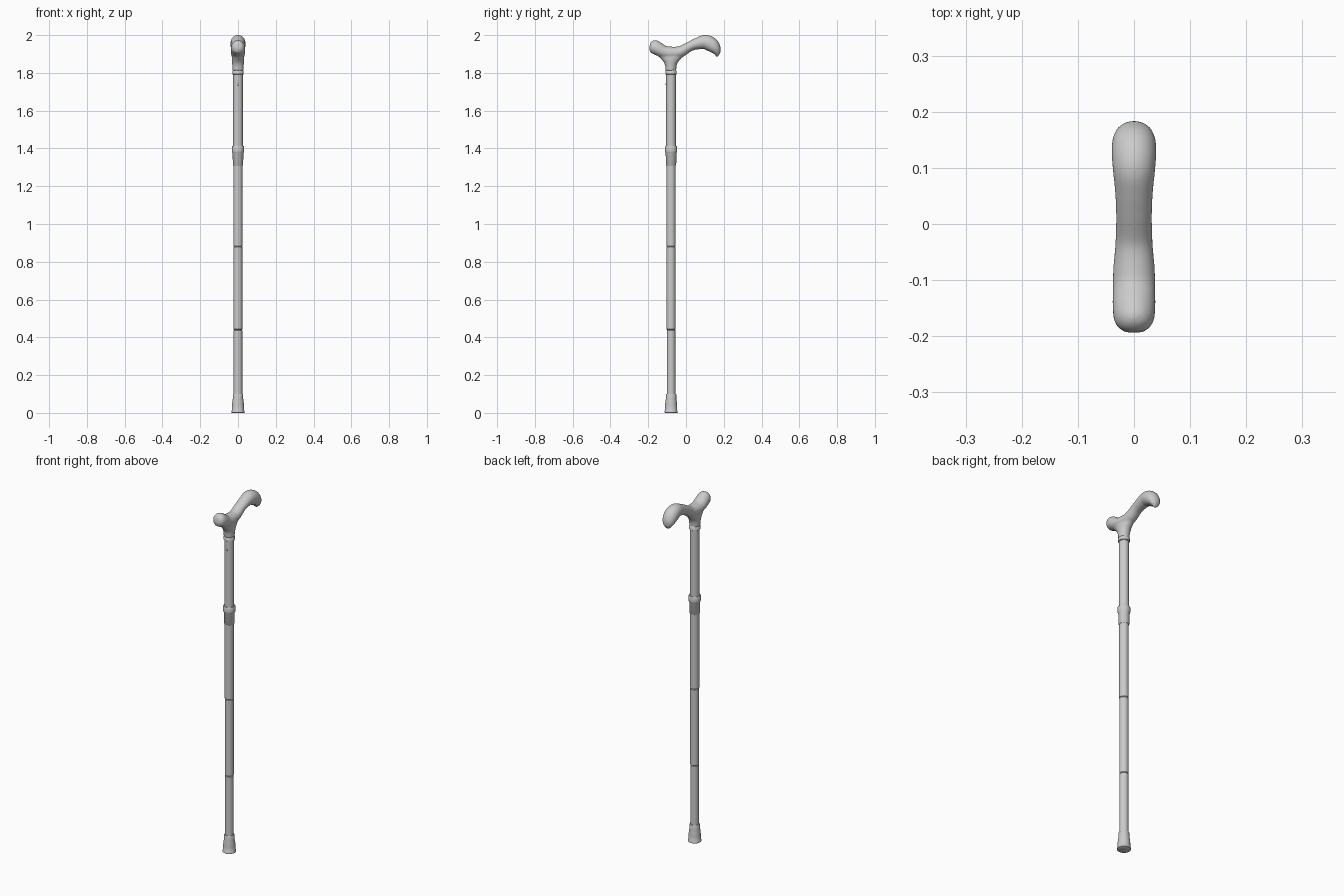
import bpy, bmesh, math
from mathutils import Vector

if "Cube" in bpy.data.objects:
    bpy.data.objects.remove(bpy.data.objects["Cube"])

SHAFT_Y = -0.079


def finish(name, bm, angle=40):
    bmesh.ops.recalc_face_normals(bm, faces=bm.faces)
    me = bpy.data.meshes.new(name)
    bm.to_mesh(me)
    bm.free()
    ob = bpy.data.objects.new(name, me)
    bpy.context.collection.objects.link(ob)
    bpy.context.view_layer.objects.active = ob
    ob.select_set(True)
    bpy.ops.object.shade_smooth_by_angle(angle=math.radians(angle))
    ob.select_set(False)
    return ob


def skin(bm, rings):
    """Bridge equal-sized rings of points and cap both ends."""
    loops = [[bm.verts.new(p) for p in ring] for ring in rings]
    n = len(loops[0])
    for a, b in zip(loops, loops[1:]):
        for i in range(n):
            j = (i + 1) % n
            bm.faces.new((a[i], a[j], b[j], b[i]))
    bm.faces.new(loops[0][::-1])
    bm.faces.new(loops[-1])


def ellipse(center, side, up, n=40):
    return [center + side * math.cos(2 * math.pi * i / n) + up * math.sin(2 * math.pi * i / n)
            for i in range(n)]


def lathe(name, profile):
    """Turned part on the shaft axis; profile is (radius, z)."""
    bm = bmesh.new()
    skin(bm, [ellipse(Vector((0, SHAFT_Y, z)), Vector((r, 0, 0)), Vector((0, r, 0)))
              for r, z in profile])
    return finish(name, bm)


def spline(keys, steps=5):
    """Catmull-Rom interpolation of tuples."""
    pts = [Vector(k) for k in keys]
    pts = [pts[0]] + pts + [pts[-1]]
    out = []
    for a, b, c, d in zip(pts, pts[1:], pts[2:], pts[3:]):
        for s in range(steps):
            t = s / steps
            out.append(0.5 * (2 * b + (c - a) * t + (2 * a - 5 * b + 4 * c - d) * t * t
                              + (3 * b - a - 3 * c + d) * t ** 3))
    return out + [pts[-1]]


# Rubber foot
lathe("rubber_foot", [(0.032, 0), (0.035, 0.002), (0.035, 0.009), (0.0325, 0.013), (0.032, 0.04),
                      (0.030, 0.06), (0.0275, 0.075), (0.0275, 0.096), (0.0255, 0.1)])

# Folding tube sections, bevelled so the joints read as thin grooves
for name, r, z0, z1 in (("lower_tube", 0.0228, 0.09, 0.44),
                        ("middle_tube", 0.0233, 0.44, 0.88),
                        ("inner_tube", 0.0238, 0.88, 1.33),
                        ("upper_tube", 0.0258, 1.39, 1.80)):
    lathe(name, [(r - 0.003, z0), (r, z0 + 0.003), (r, z1 - 0.003), (r - 0.003, z1)])

# Locking collar between upper and inner tubes
lathe("locking_collar", [(0.025, 1.31), (0.0272, 1.313), (0.0285, 1.375), (0.0315, 1.38),
                         (0.0325, 1.385), (0.0325, 1.408), (0.030, 1.413), (0.025, 1.413)])

# Ring under the handle
lathe("handle_ring", [(0.025, 1.79), (0.0295, 1.793), (0.0295, 1.810), (0.027, 1.813),
                      (0.027, 1.822)])

# Height adjustment button
bm = bmesh.new()
skin(bm, [ellipse(Vector((0, SHAFT_Y + y, 1.74)), Vector((r, 0, 0)), Vector((0, 0, r)), 16)
          for y, r in ((-0.020, 0.006), (-0.027, 0.006), (-0.029, 0.004), (-0.030, 0.001))])
finish("adjust_button", bm)

# Handle grip: y, z, half thickness, half width along the bent centre line
grip = [(-0.192, 1.947, .004, .006), (-0.188, 1.946, .021, .022), (-0.174, 1.941, .035, .034),
        (-0.152, 1.930, .036, .038), (-0.118, 1.912, .033, .038), (-0.080, 1.905, .034, .037),
        (-0.030, 1.912, .030, .033), (0.020, 1.940, .026, .032), (0.060, 1.955, .031, .034),
        (0.100, 1.963, .038, .038), (0.132, 1.951, .039, .040), (0.153, 1.930, .032, .037),
        (0.163, 1.910, .021, .028), (0.164, 1.894, .010, .016), (0.163, 1.885, .003, .005)]
keys = spline(grip)
rings = []
for i, k in enumerate(keys):
    d = keys[min(i + 1, len(keys) - 1)] - keys[max(i - 1, 0)]
    t = Vector((0, d[0], d[1])).normalized()
    rings.append(ellipse(Vector((0, k[0], k[1])), Vector((k[3], 0, 0)),
                         Vector((0, -t.z, t.y)) * k[2]))
bm = bmesh.new()
skin(bm, rings)

# Flared neck: z, half length in y, half width in x
neck = [(1.812, .028, .029), (1.835, .030, .030), (1.855, .037, .032),
        (1.875, .053, .033), (1.890, .068, .032), (1.902, .076, .028)]
skin(bm, [ellipse(Vector((0, SHAFT_Y - 0.001, k[0])), Vector((k[2], 0, 0)), Vector((0, k[1], 0)))
          for k in spline(neck)])
handle = finish("handle", bm)

# Fuse grip and neck into one moulded piece
remesh = handle.modifiers.new("fuse", 'REMESH')
remesh.mode = 'VOXEL'
remesh.voxel_size = 0.004
remesh.use_smooth_shade = True
smooth = handle.modifiers.new("soften", 'SMOOTH')
smooth.factor = 0.5
smooth.iterations = 8
